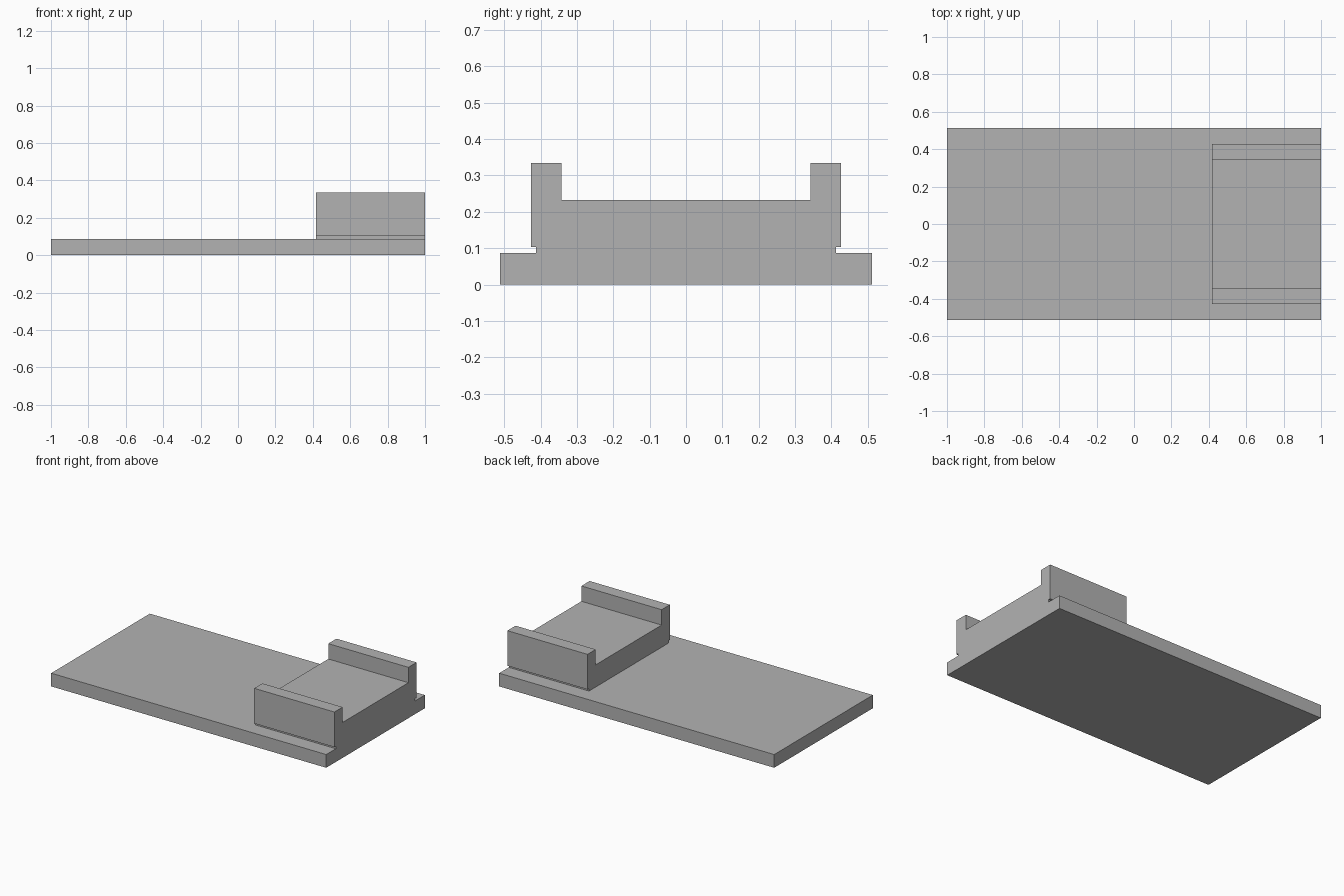
import bpy
import bmesh

if "Cube" in bpy.data.objects:
    bpy.data.objects.remove(bpy.data.objects["Cube"])

grey = bpy.data.materials.new("mid grey")
grey.diffuse_color = (0.45, 0.45, 0.45, 1.0)
grey.use_nodes = True
grey.node_tree.nodes["Principled BSDF"].inputs["Base Color"].default_value = grey.diffuse_color


def extrude_profile(name, half_profile, x0, x1):
    """Mirror a half outline of (y, z) points across y = 0 and extrude it along x."""
    outline = half_profile + [(-y, z) for y, z in reversed(half_profile)]
    bm = bmesh.new()
    face = bm.faces.new([bm.verts.new((x0, y, z)) for y, z in outline])
    result = bmesh.ops.extrude_face_region(bm, geom=[face])
    moved = [v for v in result["geom"] if isinstance(v, bmesh.types.BMVert)]
    bmesh.ops.translate(bm, verts=moved, vec=(x1 - x0, 0, 0))
    bmesh.ops.recalc_face_normals(bm, faces=bm.faces)
    mesh = bpy.data.meshes.new(name)
    bm.to_mesh(mesh)
    bm.free()
    mesh.materials.append(grey)
    obj = bpy.data.objects.new(name, mesh)
    bpy.context.collection.objects.link(obj)
    return obj


PLATE_TOP = 0.087

# Long flat base plate
extrude_profile("base_plate", [(0.512, 0.0), (0.512, PLATE_TOP)], -1.0, 1.0)

# Channel block: narrow foot, side undercuts, and two raised rails
extrude_profile("channel_block", [
    (0.412, PLATE_TOP), (0.412, 0.103),   # foot
    (0.427, 0.103), (0.427, 0.334),       # outer wall
    (0.342, 0.334), (0.342, 0.233),       # rail top and channel floor
], 0.417, 1.0)
